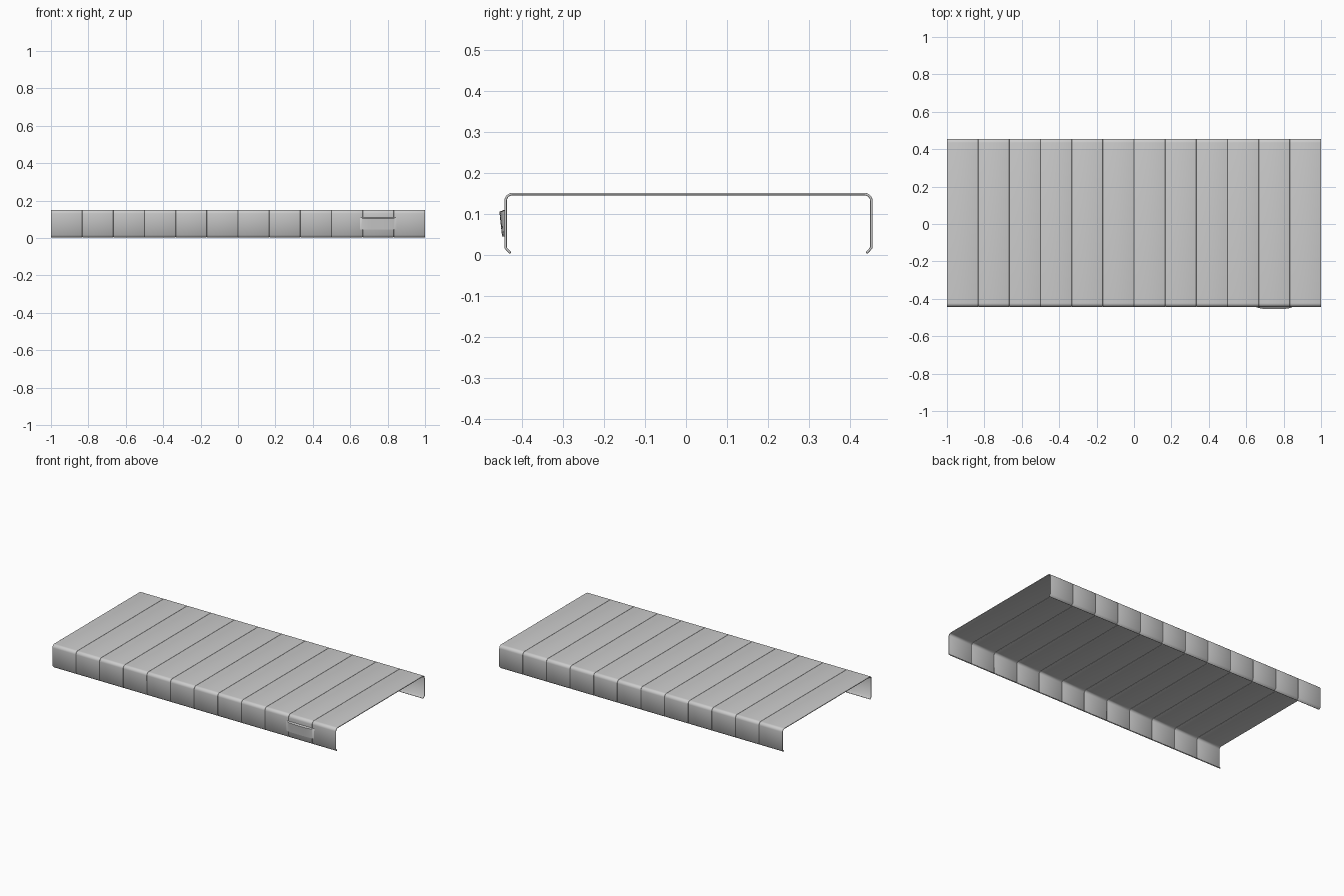
import bpy
import bmesh
import math

SLATS = 12
WIDTH = 2 / SLATS
CENTER_Y, HALF_Y, TOP = 0.006, 0.449, 0.151
RADIUS, SHEET = 0.02, 0.006

cube = bpy.data.objects.get("Cube")
if cube:
    bpy.data.objects.remove(cube, do_unlink=True)


def finish(bm, name):
    mesh = bpy.data.meshes.new(name)
    bm.to_mesh(mesh)
    bm.free()
    obj = bpy.data.objects.new(name, mesh)
    bpy.context.collection.objects.link(obj)
    return obj


def smooth(obj):
    bpy.ops.object.select_all(action='DESELECT')
    obj.select_set(True)
    bpy.context.view_layer.objects.active = obj
    bpy.ops.object.shade_smooth_by_angle(angle=math.radians(35))


# Half of the bent sheet section: inturned lip, wall, rounded shoulder
half = [(-HALF_Y + 0.013, 0.002), (-HALF_Y, 0.016)]
for i in range(9):
    a = math.radians(90 * i / 8)
    half.append((-HALF_Y + RADIUS * (1 - math.cos(a)),
                 TOP - RADIUS * (1 - math.sin(a))))
profile = half + [(-y, z) for y, z in reversed(half)]


def make_slat(index):
    bm = bmesh.new()
    x0 = -1 + index * WIDTH
    rows = [[bm.verts.new((x, y + CENTER_Y, z)) for y, z in profile]
            for x in (x0, x0 + WIDTH)]
    for i in range(len(profile) - 1):
        bm.faces.new((rows[0][i], rows[1][i], rows[1][i + 1], rows[0][i + 1]))
    obj = finish(bm, f"slat_{index + 1:02d}")
    solid = obj.modifiers.new("Sheet", 'SOLIDIFY')
    solid.thickness, solid.offset = SHEET, -1
    solid.use_even_offset = True
    bevel = obj.modifiers.new("Edge", 'BEVEL')
    bevel.width, bevel.segments = 0.0025, 2
    bevel.limit_method, bevel.angle_limit = 'ANGLE', math.radians(60)
    smooth(obj)


for n in range(SLATS):
    make_slat(n)

# Bowed pull lip on the front wall, deepest in the middle
wall = CENTER_Y - HALF_Y + 0.001
section = [(0, 0.045), (0.5, 0.045), (1, 0.105), (0, 0.11)]
steps = 24
bm = bmesh.new()
loops = []
for i in range(steps + 1):
    t = 2 * i / steps - 1
    depth = 0.0005 + 0.0125 * (1 - t ** 4)
    loops.append([bm.verts.new((0.75 + 0.1 * t, wall - depth * d, z))
                  for d, z in section])
for a, b in zip(loops, loops[1:]):
    for k in range(4):
        m = (k + 1) % 4
        bm.faces.new((a[k], b[k], b[m], a[m]))
bm.faces.new(loops[0])
bm.faces.new(loops[-1])
bmesh.ops.recalc_face_normals(bm, faces=bm.faces)
smooth(finish(bm, "pull_lip"))
